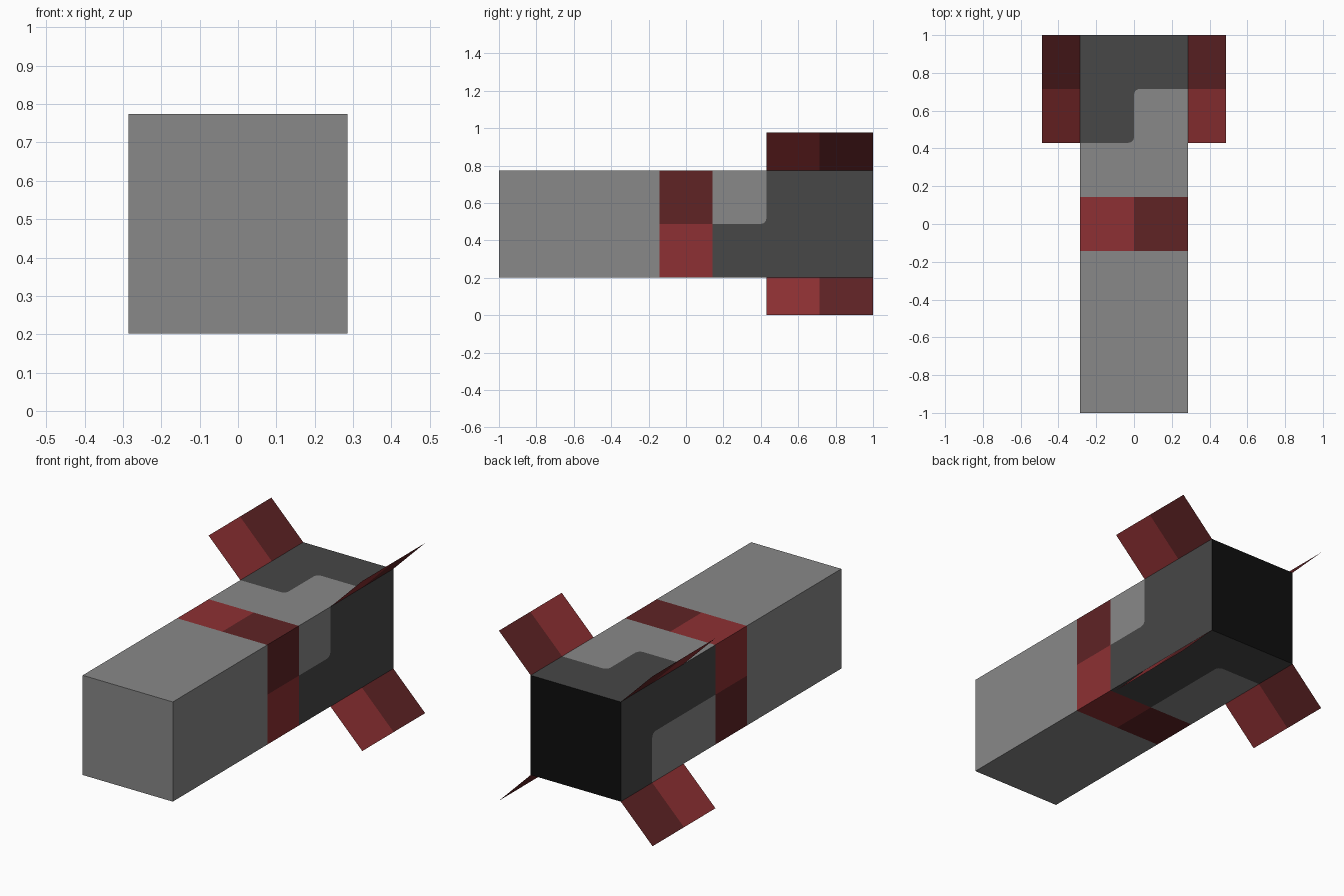
import bpy, bmesh, math
from mathutils import Vector

cube = bpy.data.objects.get("Cube")
if cube:
    bpy.data.objects.remove(cube, do_unlink=True)

H = 0.286          # half width of the body
C = 0.488          # height of the body's centre, and reach of the fins
BAND = 0.143       # half length of the red band
FIN0, FIN1 = 0.43, 0.715
R = 0.03           # corner radius of the painted steps

COLOURS = {
    "light grey": (0.246, 0.246, 0.246),
    "dark grey": (0.063, 0.063, 0.063),
    "red": (0.270, 0.030, 0.033),
    "dark red": (0.115, 0.0168, 0.0185),
    "black": (0.0044, 0.0044, 0.0044),
}
LIGHT, DARK, RED, DARK_RED, BLACK = range(5)
materials = []
for name, rgb in COLOURS.items():
    m = bpy.data.materials.new(name)
    m.use_nodes = True
    m.diffuse_color = (*rgb, 1)
    bsdf = m.node_tree.nodes["Principled BSDF"]
    bsdf.inputs["Base Color"].default_value = (*rgb, 1)
    bsdf.inputs["Roughness"].default_value = 0.8
    materials.append(m)


def add_face(bm, points, material, outward):
    """Add one flat face that looks along outward."""
    face = bm.faces.new([bm.verts.new(p) for p in points])
    face.material_index = material
    face.normal_update()
    if face.normal.dot(outward) < 0:
        face.normal_flip()


def finish(bm, name):
    bmesh.ops.remove_doubles(bm, verts=bm.verts[:], dist=1e-5)
    mesh = bpy.data.meshes.new(name)
    bm.to_mesh(mesh)
    bm.free()
    for m in materials:
        mesh.materials.append(m)
    obj = bpy.data.objects.new(name, mesh)
    bpy.context.collection.objects.link(obj)
    return obj


def arc(cu, cy, start):
    """Quarter circle of five points, turning left from the start angle."""
    return [(cu + R * math.cos(start + i * math.pi / 8),
             cy + R * math.sin(start + i * math.pi / 8)) for i in range(5)]


def painted_side(bm, normal, across, short, long):
    """One long side of the body; the short light step is at negative across."""
    n, a = Vector(normal), Vector(across)

    def paint(outline, material):
        add_face(bm, [n * H + a * u + Vector((0, y, C)) for u, y in outline],
                 material, n)

    paint([(-H, -1), (H, -1), (H, -BAND), (-H, -BAND)], LIGHT)
    paint([(-H, -BAND), (0, -BAND), (0, BAND), (-H, BAND)], RED)
    paint([(0, -BAND), (H, -BAND), (H, BAND), (0, BAND)], DARK_RED)
    # stepped edge between the light and dark areas
    upper = arc(R, long - R, math.pi / 2)[::-1] + [(H, long)]
    if short > BAND:
        step = [(-H, short)] + arc(-R, short + R, -math.pi / 2) + upper
        paint(step + [(H, BAND), (-H, BAND)], LIGHT)
    else:
        step = [(-H, BAND), (0, BAND)] + upper
        paint(step[1:] + [(H, BAND)], LIGHT)
    paint(step + [(H, 1), (-H, 1)], DARK)


# Body: square bar with four painted sides and two end caps
bm = bmesh.new()
painted_side(bm, (0, 0, 1), (1, 0, 0), FIN0, FIN1)
painted_side(bm, (1, 0, 0), (0, 0, 1), BAND, FIN0)
painted_side(bm, (-1, 0, 0), (0, 0, -1), BAND, FIN1)
painted_side(bm, (0, 0, -1), (-1, 0, 0), BAND, FIN1)
for y, material in ((-1, LIGHT), (1, BLACK)):
    add_face(bm, [(-H, y, C - H), (H, y, C - H), (H, y, C + H), (-H, y, C + H)],
             material, Vector((0, y, 0)))
finish(bm, "body")

# Fins: flat diagonal sheets on the four rear edges, red in front of dark red
for sx, side in ((1, "left"), (-1, "right")):
    for sz, level in ((1, "upper"), (-1, "lower")):
        bm = bmesh.new()
        for y0, y1, material in ((FIN0, FIN1, RED), (FIN1, 1, DARK_RED)):
            add_face(bm, [(sx * r, y, C + sz * r) for r, y in
                          ((H, y0), (C, y0), (C, y1), (H, y1))],
                     material, Vector((-sx, 0, sz)))
        finish(bm, f"{level}_{side}_fin")
